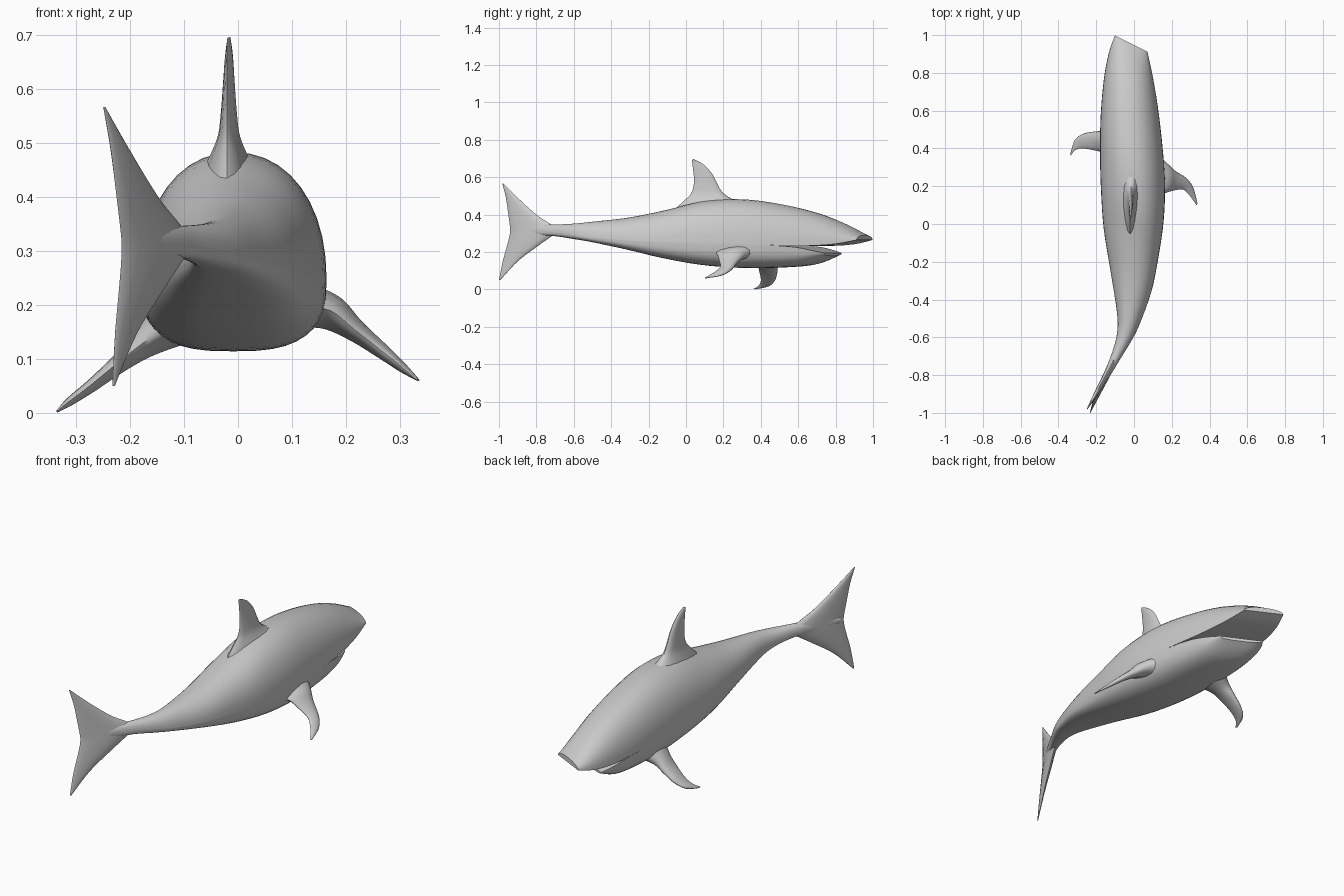
import bpy, bmesh, math
from mathutils import Vector


def smooth_rows(rows, steps=4):
    """Catmull-Rom interpolation between rows of numbers."""
    out = []
    for i in range(len(rows) - 1):
        p0, p1, p2, p3 = (rows[max(i - 1, 0)], rows[i], rows[i + 1],
                          rows[min(i + 2, len(rows) - 1)])
        for s in range(steps):
            t = s / steps
            out.append([0.5 * (2 * b + (c - a) * t + (2 * a - 5 * b + 4 * c - d) * t ** 2
                               + (3 * b - a - 3 * c + d) * t ** 3)
                        for a, b, c, d in zip(p0, p1, p2, p3)])
    out.append(list(rows[-1]))
    return out


def loft(name, rings, closes, angle=50):
    """Skin rings of points; closes(i) tells if span i is closed around."""
    bm = bmesh.new()
    vs = [[bm.verts.new(p) for p in r] for r in rings]
    n = len(rings[0])
    for i in range(len(vs) - 1):
        for j in range(n if closes(i) else n - 1):
            k = (j + 1) % n
            bm.faces.new((vs[i][j], vs[i][k], vs[i + 1][k], vs[i + 1][j]))
    bm.faces.new(vs[0])
    bm.faces.new(vs[-1])
    bmesh.ops.recalc_face_normals(bm, faces=bm.faces)
    me = bpy.data.meshes.new(name)
    bm.to_mesh(me)
    bm.free()
    ob = bpy.data.objects.new(name, me)
    bpy.context.collection.objects.link(ob)
    bpy.ops.object.select_all(action='DESELECT')
    bpy.context.view_layer.objects.active = ob
    ob.select_set(True)
    bpy.ops.object.shade_smooth_by_angle(angle=math.radians(angle))
    return ob


def shell(name, rows, power):
    """Half-body: rows of (y, centre x, half width, seam z, outer z)."""
    rows = smooth_rows(rows)
    rings = []
    for y, c, w, seam, outer in rows:
        ring = []
        for k in range(21):
            a = math.pi * k / 20
            ca, sa = math.cos(a), math.sin(a)
            u = math.copysign(abs(ca) ** (2 / power), ca) * w
            ring.append((c + u, y - 0.5 * u,
                         seam + (outer - seam) * abs(sa) ** (2 / power)))
        rings.append(ring)
    # only the mouth end is closed on its flat side
    return loft(name, rings, lambda i: rows[i][0] > 0.55)


def fin(name, stations, normal):
    """Fin: stations of (lead xyz, trail xyz, half thickness)."""
    n = Vector(normal).normalized()
    rings = []
    for r in smooth_rows(stations, 5):
        lead, trail, t = Vector(r[:3]), Vector(r[3:6]), r[6]
        ring = []
        for k in range(14):
            a = 2 * math.pi * k / 14
            u = (1 - math.cos(a)) / 2
            ring.append(lead.lerp(trail, u)
                        + n * t * math.sin(a) * (1.25 - 0.6 * u))
        rings.append(ring)
    return loft(name, rings, lambda i: True, 60)


# Body stations: y, centre x, half width, seam z, top z, bottom z
body = [
    (-0.92, -0.210, 0.006, 0.318, 0.330, 0.305),
    (-0.80, -0.145, 0.016, 0.316, 0.345, 0.290),
    (-0.70, -0.095, 0.024, 0.310, 0.347, 0.285),
    (-0.60, -0.052, 0.038, 0.298, 0.352, 0.270),
    (-0.50, -0.030, 0.060, 0.282, 0.362, 0.254),
    (-0.30, -0.016, 0.109, 0.265, 0.385, 0.213),
    (-0.10, -0.015, 0.145, 0.255, 0.425, 0.166),
    (0.10, -0.009, 0.166, 0.250, 0.472, 0.131),
    (0.30, -0.008, 0.172, 0.245, 0.482, 0.115),
    (0.50, -0.013, 0.163, 0.238, 0.457, 0.117),
]
snout = [(0.70, -0.017, 0.142, 0.233, 0.408),
         (0.85, -0.018, 0.115, 0.243, 0.348),
         (0.955, -0.015, 0.086, 0.265, 0.290)]
jaw = [(0.64, -0.016, 0.145, 0.228, 0.127),
       (0.72, -0.017, 0.126, 0.212, 0.148),
       (0.785, -0.017, 0.095, 0.195, 0.180)]
shell("upper_body", [r[:5] for r in body] + snout, 2.15)
shell("belly_and_jaw", [r[:4] + r[5:] for r in body] + jaw, 2.8)

# Dorsal fin: lead y, trail y, lead z, trail z, half thickness
dorsal = [(0.29, -0.07, 0.465, 0.420, 0.050), (0.235, -0.01, 0.490, 0.475, 0.032),
          (0.195, 0.025, 0.520, 0.510, 0.020), (0.170, 0.040, 0.560, 0.550, 0.015),
          (0.142, 0.042, 0.615, 0.600, 0.011), (0.095, 0.036, 0.667, 0.655, 0.007),
          (0.040, 0.032, 0.697, 0.692, 0.002)]
fin("dorsal_fin", [(-0.015, ly, lz, -0.02, ty, tz, t)
                   for ly, ty, lz, tz, t in dorsal], (1, 0, 0))

# Pectoral fins
fin("right_pectoral_fin", [
    (0.120, 0.37, 0.195, 0.120, 0.14, 0.195, 0.050),
    (0.175, 0.32, 0.180, 0.170, 0.165, 0.190, 0.034),
    (0.220, 0.28, 0.150, 0.215, 0.178, 0.155, 0.021),
    (0.275, 0.245, 0.108, 0.260, 0.182, 0.120, 0.014),
    (0.312, 0.195, 0.078, 0.295, 0.150, 0.092, 0.009),
    (0.336, 0.108, 0.060, 0.330, 0.100, 0.062, 0.002)], (0.6, 0, 0.8))
fin("left_pectoral_fin", [
    (-0.120, 0.53, 0.165, -0.120, 0.34, 0.165, 0.045),
    (-0.175, 0.495, 0.130, -0.175, 0.380, 0.130, 0.030),
    (-0.220, 0.488, 0.090, -0.220, 0.392, 0.095, 0.018),
    (-0.270, 0.477, 0.050, -0.275, 0.400, 0.050, 0.012),
    (-0.312, 0.445, 0.020, -0.312, 0.390, 0.022, 0.008),
    (-0.336, 0.375, 0.002, -0.334, 0.362, 0.004, 0.002)], (-0.6, 0, 0.8))

# Tail fin: z, lead y, trail y, half thickness
tail = [(0.050, -0.993, -1.000, 0.002), (0.150, -0.900, -0.980, 0.008),
        (0.230, -0.795, -0.958, 0.014), (0.280, -0.725, -0.945, 0.017),
        (0.315, -0.680, -0.940, 0.018), (0.350, -0.725, -0.943, 0.016),
        (0.400, -0.800, -0.950, 0.013), (0.490, -0.900, -0.963, 0.008),
        (0.567, -0.977, -0.982, 0.002)]


def tail_x(y, z):
    return -0.105 + 0.5 * (y + 0.72) - 0.05 * (z - 0.3)


fin("tail_fin", [(tail_x(ly, z), ly, z, tail_x(ty, z), ty, z, t)
                 for z, ly, ty, t in tail], (1, -0.5, 0))
